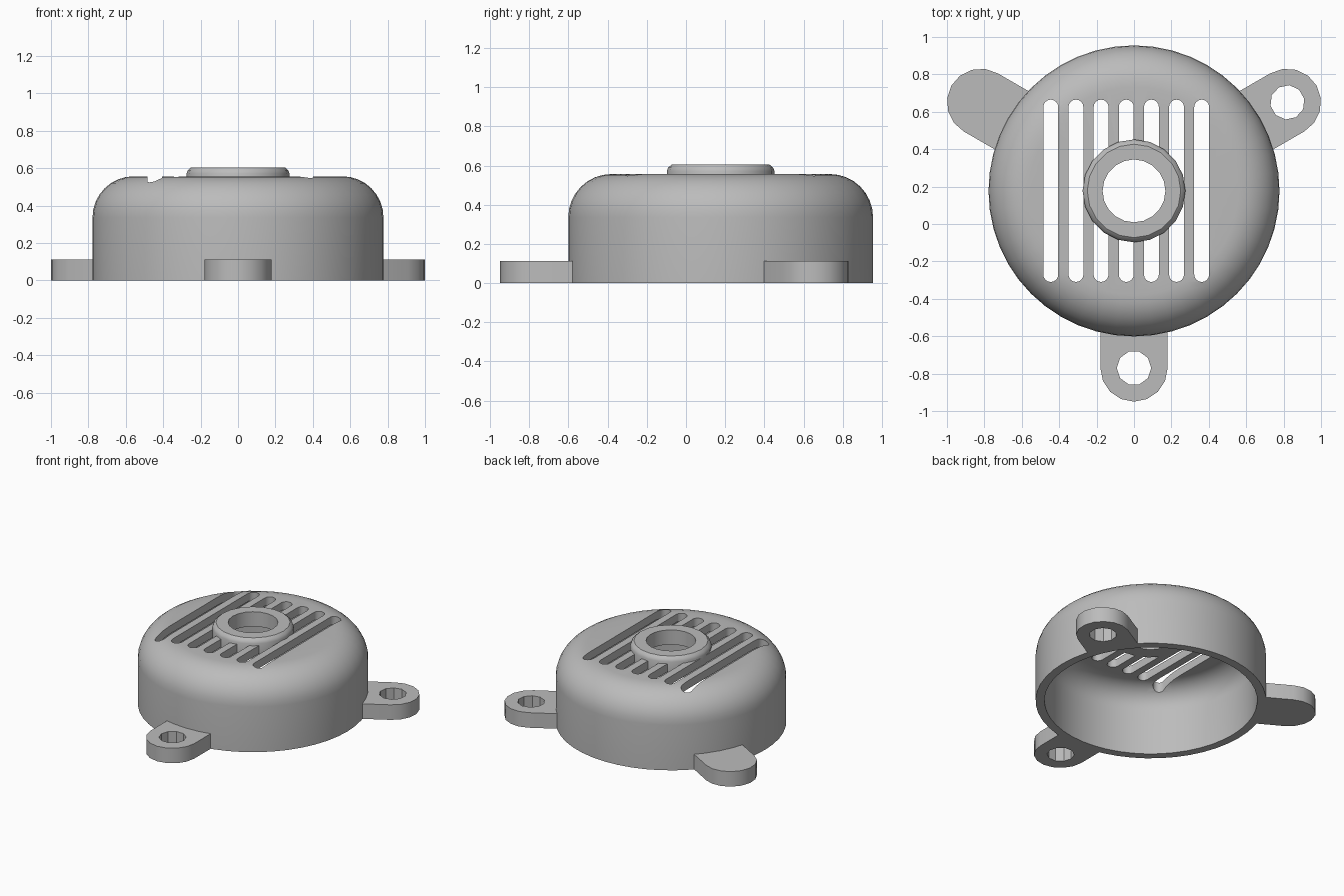
import bpy, bmesh, math
from mathutils import Matrix, Vector

if "Cube" in bpy.data.objects:
    bpy.data.objects.remove(bpy.data.objects["Cube"], do_unlink=True)

CY = 0.177            # housing axis in y
R, WALL, TOP = 0.778, 0.06, 0.557
FILLET = 0.22

grey = bpy.data.materials.new("plain_grey")
grey.use_nodes = True
grey.diffuse_color = (0.5, 0.5, 0.5, 1)
grey.node_tree.nodes["Principled BSDF"].inputs["Base Color"].default_value = (0.5, 0.5, 0.5, 1)


def finish(name, bm):
    bmesh.ops.recalc_face_normals(bm, faces=bm.faces)
    mesh = bpy.data.meshes.new(name)
    bm.to_mesh(mesh)
    bm.free()
    mesh.materials.append(grey)
    ob = bpy.data.objects.new(name, mesh)
    bpy.context.collection.objects.link(ob)
    return ob


def arc(cx, cy, r, a0, a1, n):
    angles = [math.radians(a0 + (a1 - a0) * i / n) for i in range(n + 1)]
    return [(cx + r * math.cos(a), cy + r * math.sin(a)) for a in angles]


def lathe(name, profile, steps):
    """Revolve a closed (radius, z) profile around the housing axis."""
    bm = bmesh.new()
    rings = []
    for i in range(steps):
        a = 2 * math.pi * i / steps
        rings.append([bm.verts.new((r * math.cos(a), CY + r * math.sin(a), z)) for r, z in profile])
    for i, ring in enumerate(rings):
        after = rings[(i + 1) % steps]
        for j in range(len(profile)):
            k = (j + 1) % len(profile)
            bm.faces.new((ring[j], after[j], after[k], ring[k]))
    return finish(name, bm)


def prism(name, outline, z0, z1, matrix=Matrix()):
    """Extrude an (x, y) outline between two heights."""
    bm = bmesh.new()
    base = bm.faces.new([bm.verts.new((x, y, z0)) for x, y in outline])
    grown = bmesh.ops.extrude_face_region(bm, geom=[base])["geom"]
    bmesh.ops.translate(bm, vec=Vector((0, 0, z1 - z0)),
                        verts=[v for v in grown if isinstance(v, bmesh.types.BMVert)])
    bm.transform(matrix)
    return finish(name, bm)


def cut(ob, cutter):
    cutter.hide_render = True
    mod = ob.modifiers.new("cut", "BOOLEAN")
    mod.operation, mod.solver, mod.object = "DIFFERENCE", "EXACT", cutter
    bpy.context.view_layer.objects.active = ob
    bpy.ops.object.modifier_apply(modifier=mod.name)
    bpy.data.objects.remove(cutter, do_unlink=True)


def smooth(ob):
    bpy.ops.object.select_all(action="DESELECT")
    ob.select_set(True)
    bpy.context.view_layer.objects.active = ob
    bpy.ops.object.shade_smooth_by_angle(angle=math.radians(30))


# Hollow domed housing, open at the bottom
inner = R - WALL
ceiling = TOP - WALL
profile = [(0.22, TOP)]
profile += arc(R - FILLET, TOP - FILLET, FILLET, 90, 0, 8)
profile += [(R, 0), (inner, 0)]
profile += arc(R - FILLET, TOP - FILLET, FILLET - WALL, 0, 90, 8)
profile += [(0.22, ceiling)]
housing = lathe("housing", profile, 48)

# Row of rounded vent slots through the dome
for i in range(7):
    x = -0.445 + 0.1345 * i
    outline = arc(x, 0.625, 0.04, 0, 180, 8) + arc(x, -0.27, 0.04, 180, 360, 8)
    cut(housing, prism("slot_cutter", outline, 0.3, 0.8))
smooth(housing)

# Raised centre collar with chamfered rim
collar = lathe("collar", [(0.168, ceiling - 0.001), (0.275, ceiling - 0.001), (0.275, 0.572),
                          (0.268, 0.59), (0.25, 0.605), (0.168, 0.605)], 20)
smooth(collar)

# Three mounting ears with screw holes
REACH = 0.947
for side, angle in (("front", -90), ("left", 30), ("right", 150)):
    place = Matrix.Translation((0, CY, 0)) @ Matrix.Rotation(math.radians(angle), 4, "Z")
    outline = [(0.74, -0.18)] + arc(REACH, 0, 0.18, -90, 90, 8) + [(0.74, 0.18)]
    ear = prism(side + "_mounting_ear", outline, 0, 0.112, place)
    hole = arc(REACH, 0, 0.092, 18, 342, 9)
    cut(ear, prism("hole_cutter", hole, -0.1, 0.3, place))
    smooth(ear)
